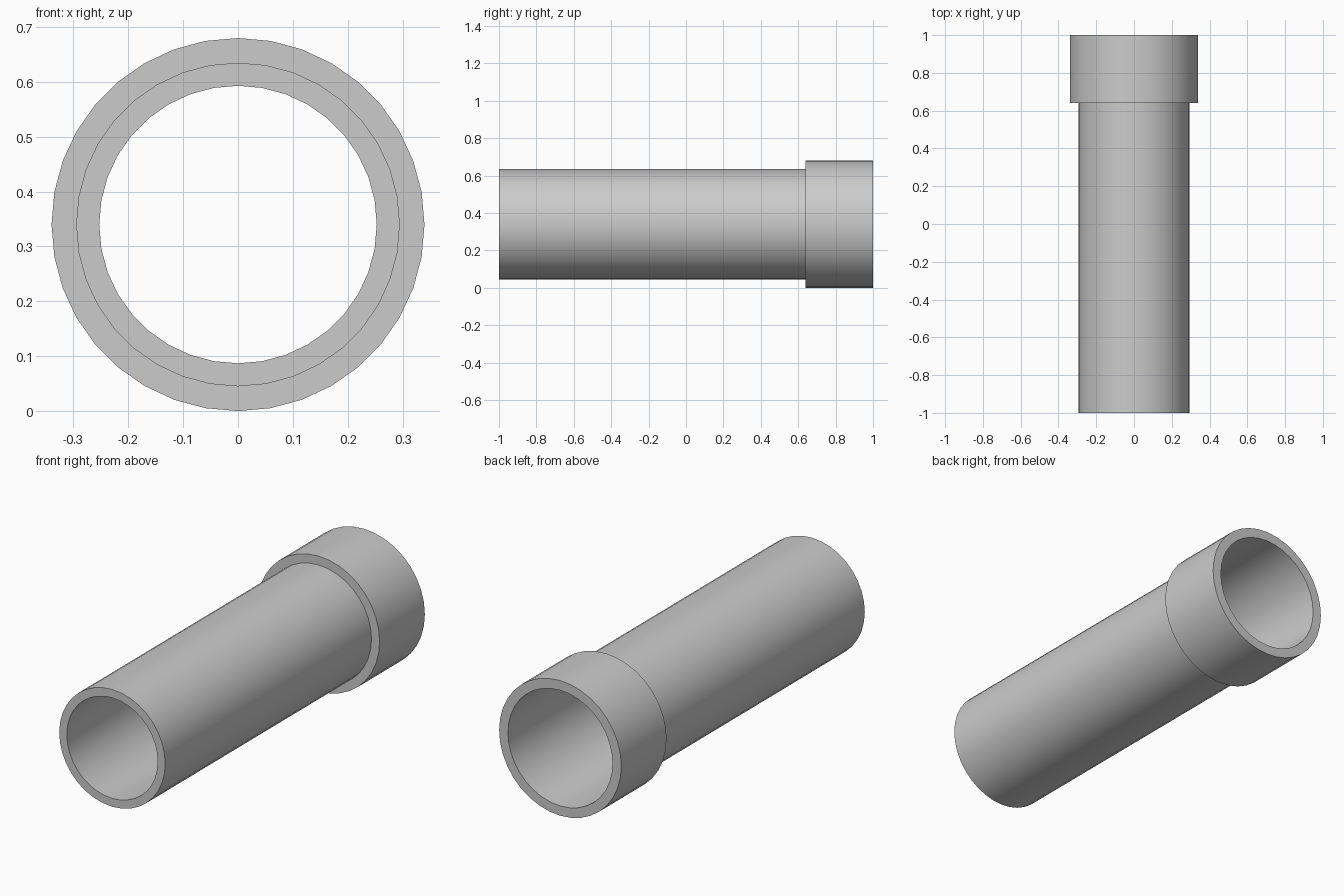
import bpy, bmesh, math

if "Cube" in bpy.data.objects:
    bpy.data.objects.remove(bpy.data.objects["Cube"])

SEGMENTS = 36
CENTRE_Z = 0.34

# Closed wall profile as (y, radius): straight pipe, stepped collar, tapered bore
profile = [(-1.0, 0.253), (-1.0, 0.295), (0.64, 0.295),
           (0.64, 0.34), (1.0, 0.34), (1.0, 0.291)]


def ring(bm, y, r):
    return [bm.verts.new((r * math.sin(2 * math.pi * i / SEGMENTS), y,
                          CENTRE_Z + r * math.cos(2 * math.pi * i / SEGMENTS)))
            for i in range(SEGMENTS)]


# Revolve the wall profile around the y axis
bm = bmesh.new()
rings = [ring(bm, y, r) for y, r in profile]
for k, a in enumerate(rings):
    b = rings[(k + 1) % len(rings)]
    for i in range(SEGMENTS):
        j = (i + 1) % SEGMENTS
        bm.faces.new((a[i], a[j], b[j], b[i]))
bmesh.ops.recalc_face_normals(bm, faces=bm.faces)

mesh = bpy.data.meshes.new("pipe_with_collar")
bm.to_mesh(mesh)
bm.free()
pipe = bpy.data.objects.new("pipe_with_collar", mesh)
bpy.context.collection.objects.link(pipe)

# Smooth round walls, sharp rims
bpy.context.view_layer.objects.active = pipe
pipe.select_set(True)
bpy.ops.object.shade_smooth_by_angle(angle=math.radians(30))
